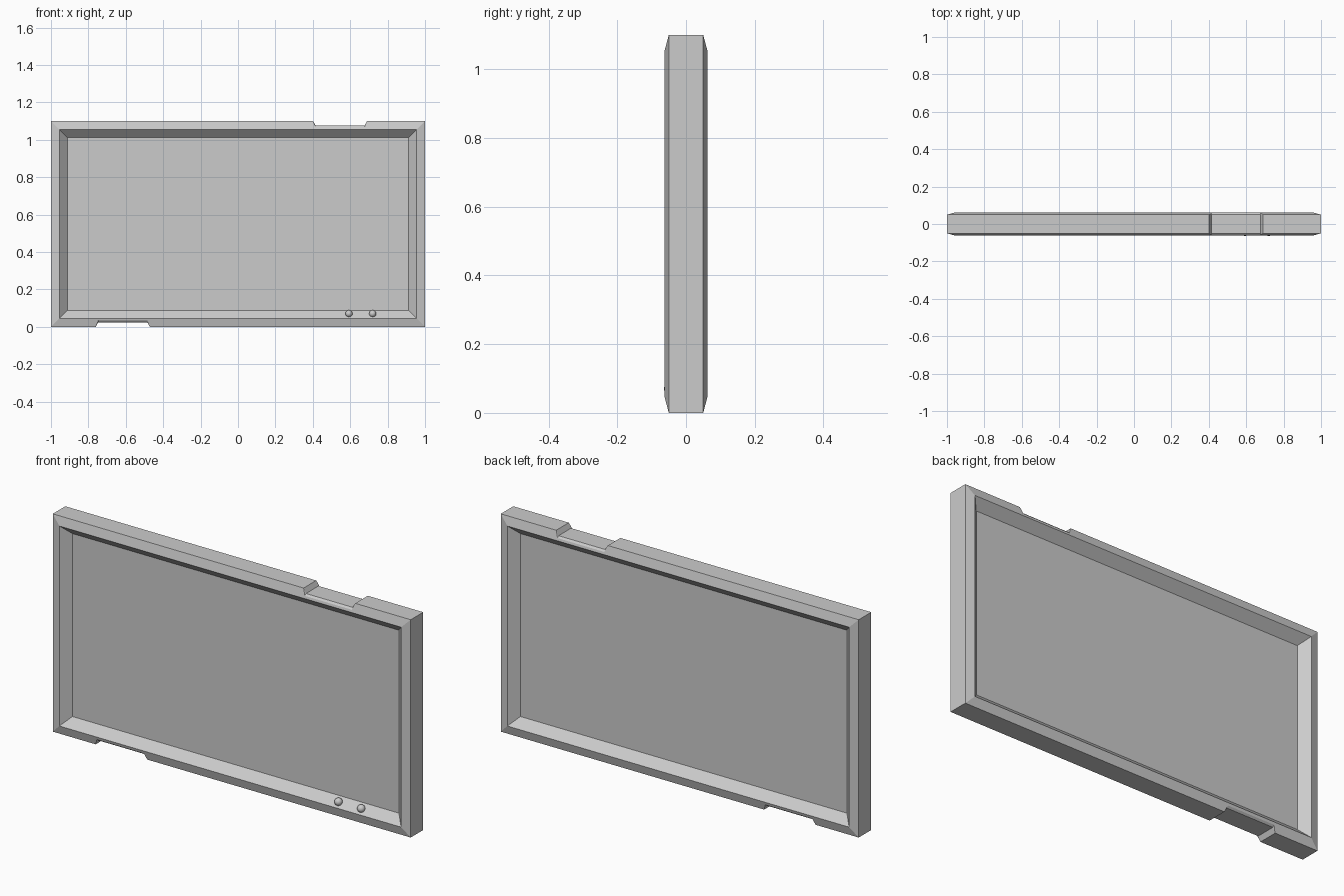
import bpy, bmesh

if "Cube" in bpy.data.objects:
    bpy.data.objects.remove(bpy.data.objects["Cube"])

W, H = 1.0, 1.1          # half width, full height
FACE, EDGE, SCREEN = 0.062, 0.05, 0.019   # half depths of rim ridge, outer edge, recessed panel


def loft(name, rings):
    """Closed solid through a list of equal-length point rings."""
    bm = bmesh.new()
    loops = [[bm.verts.new(p) for p in ring] for ring in rings]
    for a, b in zip(loops, loops[1:]):
        n = len(a)
        for i in range(n):
            bm.faces.new((a[i], a[(i + 1) % n], b[(i + 1) % n], b[i]))
    bm.faces.new(loops[0])
    bm.faces.new(loops[-1])
    bmesh.ops.recalc_face_normals(bm, faces=bm.faces)
    mesh = bpy.data.meshes.new(name)
    bm.to_mesh(mesh)
    bm.free()
    obj = bpy.data.objects.new(name, mesh)
    bpy.context.collection.objects.link(obj)
    return obj


def rect(inset, y):
    x, lo, hi = W - inset, inset, H - inset
    return [(-x, y, lo), (x, y, lo), (x, y, hi), (-x, y, hi)]


# Framed panel, recessed on the front and back
panel = loft("framed_panel", [
    rect(0.088, -SCREEN), rect(0.045, -FACE), rect(0, -EDGE),
    rect(0, EDGE), rect(0.045, FACE), rect(0.088, SCREEN)])


# Trapezoid notches in the top and bottom edges, floor chamfered front and back
def notch(name, cx, edge, inward):
    def section(y, depth):
        pts = ((-0.161, -0.03), (0.161, -0.03), (0.131, depth), (-0.131, depth))
        return [(cx + x, y, edge + inward * d) for x, d in pts]
    cutter = loft(name, [section(-0.07, 0.044), section(-EDGE, 0.024),
                         section(EDGE, 0.024), section(0.07, 0.044)])
    cutter.hide_render = True
    mod = panel.modifiers.new(name, 'BOOLEAN')
    mod.operation = 'DIFFERENCE'
    mod.solver = 'EXACT'
    mod.object = cutter
    bpy.context.view_layer.objects.active = panel
    bpy.ops.object.modifier_apply(modifier=mod.name)
    bpy.data.objects.remove(cutter)


notch("top_notch", 0.546, H, -1)
notch("bottom_notch", -0.616, 0, 1)

# Round buttons on the lower front lip
for i, x in enumerate((0.593, 0.72)):
    bpy.ops.mesh.primitive_uv_sphere_add(segments=16, ring_count=10, radius=0.019,
                                         location=(x, -0.045, 0.07))
    bpy.context.object.name = f"button_{i + 1}"
    bpy.ops.object.shade_smooth()
